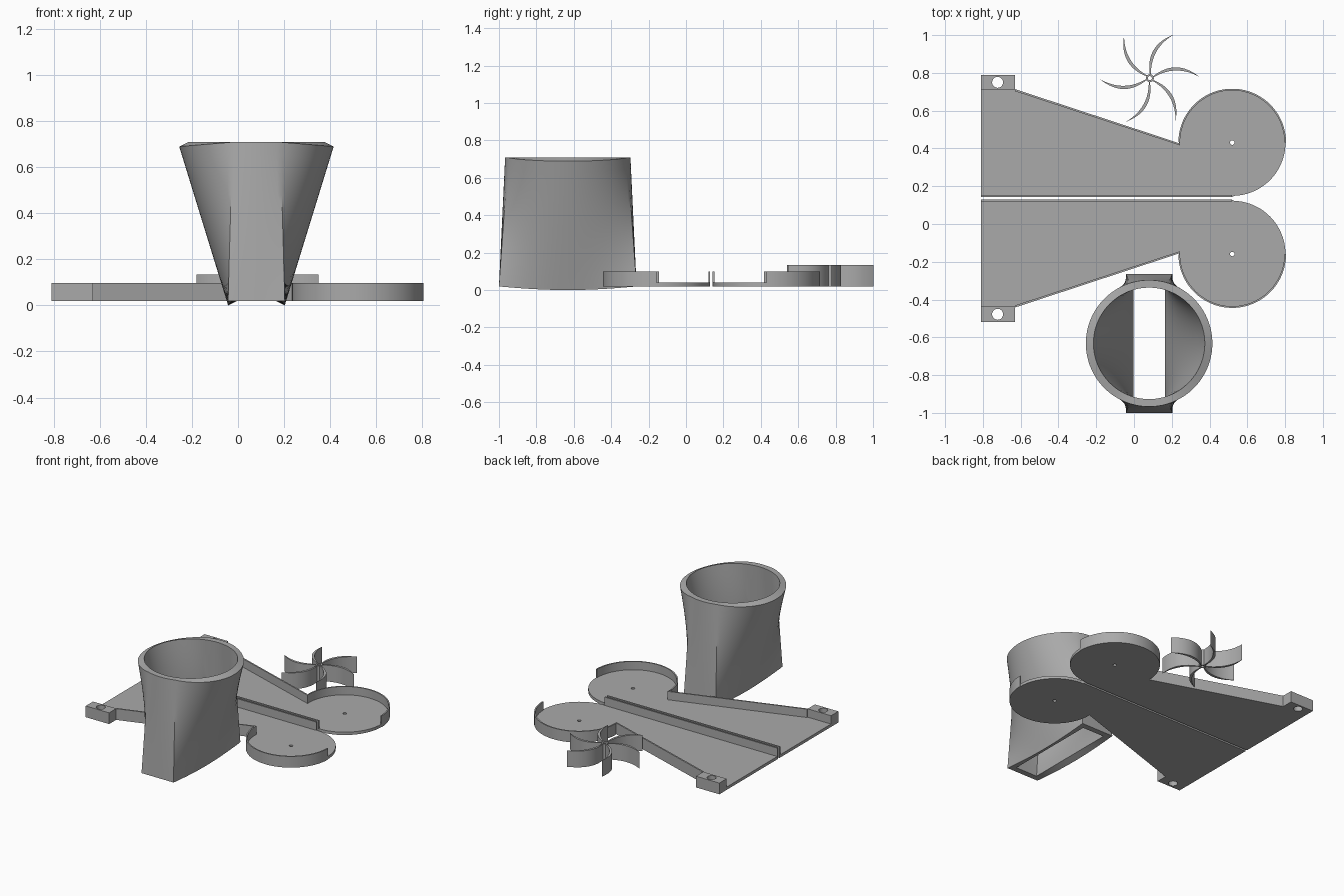
import bpy, bmesh, math
from math import cos, sin, pi, radians

if "Cube" in bpy.data.objects:
    bpy.data.objects.remove(bpy.data.objects["Cube"])

grey = bpy.data.materials.new("plain grey")
grey.diffuse_color = (0.4, 0.4, 0.4, 1)
grey.use_nodes = True
grey.node_tree.nodes["Principled BSDF"].inputs["Base Color"].default_value = grey.diffuse_color
MID = 0.136            # mirror line between the two housing halves
FLOOR, DECK, RIM = 0.02, 0.04, 0.098


def finish(name, bm):
    bmesh.ops.remove_doubles(bm, verts=bm.verts, dist=0.0003)
    bmesh.ops.recalc_face_normals(bm, faces=bm.faces)
    me = bpy.data.meshes.new(name)
    bm.to_mesh(me)
    bm.free()
    me.materials.append(grey)
    ob = bpy.data.objects.new(name, me)
    bpy.context.collection.objects.link(ob)
    bpy.context.view_layer.objects.active = ob
    ob.select_set(True)
    bpy.ops.object.shade_smooth_by_angle(angle=radians(30))
    ob.select_set(False)
    return ob


def prism(name, loops, z0, z1):
    """Extrude flat outlines (first outer, then holes) from z0 to z1."""
    cu = bpy.data.curves.new(name + "_outline", 'CURVE')
    cu.dimensions = '2D'
    cu.fill_mode = 'BOTH'
    cu.extrude = (z1 - z0) / 2
    for loop in loops:
        sp = cu.splines.new('POLY')
        sp.points.add(len(loop) - 1)
        for p, (x, y) in zip(sp.points, loop):
            p.co = (x, y, 0, 1)
        sp.use_cyclic_u = True
    tmp = bpy.data.objects.new(name + "_outline", cu)
    bpy.context.collection.objects.link(tmp)
    dg = bpy.context.evaluated_depsgraph_get()
    me = bpy.data.meshes.new_from_object(tmp.evaluated_get(dg))
    bm = bmesh.new()
    bm.from_mesh(me)
    bpy.data.objects.remove(tmp)
    bpy.data.curves.remove(cu)
    bpy.data.meshes.remove(me)
    bmesh.ops.translate(bm, verts=bm.verts, vec=(0, 0, (z0 + z1) / 2))
    return finish(name, bm)


def arc(cx, cy, r, a0, a1, n):
    return [(cx + r * cos(radians(a0 + (a1 - a0) * i / n)),
             cy + r * sin(radians(a0 + (a1 - a0) * i / n))) for i in range(n + 1)]


def circle(cx, cy, r, n=32):
    return arc(cx, cy, r, 0, 360, n)[:-1]


# Two mirrored housing halves
CX, CY, R = 0.52, 0.431, 0.285
for side in ("back", "front"):
    def place(loop):
        return loop if side == "back" else [(x, 2 * MID - y) for x, y in loop]

    floor = ([(-0.81, 0.144), (CX, 0.144)] + arc(CX, CY, 0.282, -88, 178, 80)
             + [(0.24, 0.422), (-0.63, 0.712), (-0.81, 0.712)])
    prism(side + "_floor", [place(floor), place(circle(CX, CY, 0.012, 20))], FLOOR, DECK)

    # sloped side wall running into the round rim
    wall = ([(-0.63, 0.714), (0.238, 0.428)] + arc(CX, CY, R, 178, 0, 64)
            + arc(CX, CY, R - 0.009, 0, 183, 64) + [(0.241, 0.417), (-0.63, 0.703)])
    prism(side + "_rim_wall", [place(wall)], FLOOR, RIM)

    # straight wall along the middle
    strip = [(-0.81, 0.143), (CX, 0.143), (CX, 0.153), (-0.81, 0.153)]
    prism(side + "_middle_wall", [place(strip)], FLOOR, RIM)

    # screw tab
    tab = [(-0.81, 0.71), (-0.63, 0.71), (-0.63, 0.79), (-0.81, 0.79)]
    prism(side + "_screw_tab", [place(tab), place(circle(-0.722, 0.75, 0.029))], FLOOR, RIM)

# Fan: ring hub and six curved tapering blades
FX, FY = 0.084, 0.772
prism("fan_hub", [circle(FX, FY, 0.021), circle(FX, FY, 0.011)], FLOOR, 0.133)
N = 16
for k in range(6):
    a = radians(1 + 60 * k)
    edge = []
    for bulge, steps in ((0.051, range(N + 1)), (0.037, range(N - 1, -1, -1))):
        for i in steps:
            t = i / N
            u = 0.015 + 0.25 * t
            v = 0.008 * (1 - t) + bulge * 4 * t * (1 - t)
            if bulge < 0.04:
                v -= 0.006 * (1 - t)
            edge.append((FX + u * cos(a) - v * sin(a), FY + u * sin(a) + v * cos(a)))
    prism(f"fan_blade_{k + 1}", [edge], FLOOR, 0.133)

# Funnel: rectangular slot lofted to a round mouth, wall offset outwards
VX, VY = 0.08, -0.632
HX, HY, T = 0.083, 0.328, 0.04
Z0, Z1, RIN = 0.02, 0.709, 0.295
CORNER = 72
corners = [(HX, -HY), (HX, HY), (-HX, HY), (-HX, -HY)]
angles = [-CORNER, CORNER, 180 - CORNER, 180 + CORNER, 360 - CORNER]
counts = [36, 12, 36, 12]
sections = []           # per ruling: slot inner, slot outer, mouth inner, mouth outer
for s in range(4):
    (ax, ay), (bx, by) = corners[s], corners[(s + 1) % 4]
    nx, ny = ((1, 0), (0, 1), (-1, 0), (0, -1))[s]
    for i in range(counts[s]):
        t = i / counts[s]
        px, py = ax + (bx - ax) * t, ay + (by - ay) * t
        g = 1 + T / (HX if nx == 0 else HY)
        ox = px * g if nx == 0 else px + nx * T
        oy = py * g if ny == 0 else py + ny * T
        th = radians(angles[s] + (angles[s + 1] - angles[s]) * t)
        qx, qy = RIN * cos(th), RIN * sin(th)
        run = (qx - px) * nx + (qy - py) * ny
        drop = 0.02 * max(0, run) / (RIN - HX)
        sections.append(((px, py, Z0), (ox, oy, Z0 - drop),
                         (qx, qy, Z1), (qx * (1 + T / RIN), qy * (1 + T / RIN), Z1 - drop)))
bm = bmesh.new()
LEV = 12
rings = []
for si, so, mi, mo in sections:
    lerp = lambda a, b, t: [a[j] + (b[j] - a[j]) * t + (VX, VY, 0)[j] for j in range(3)]
    loop = [lerp(si, mi, l / LEV) for l in range(LEV + 1)]
    loop += [lerp(mo, so, l / LEV) for l in range(LEV + 1)]
    rings.append([bm.verts.new(c) for c in loop])
for r, ring in enumerate(rings):
    nxt = rings[(r + 1) % len(rings)]
    for j in range(len(ring)):
        k = (j + 1) % len(ring)
        bm.faces.new((ring[j], ring[k], nxt[k], nxt[j]))
finish("funnel", bm)
